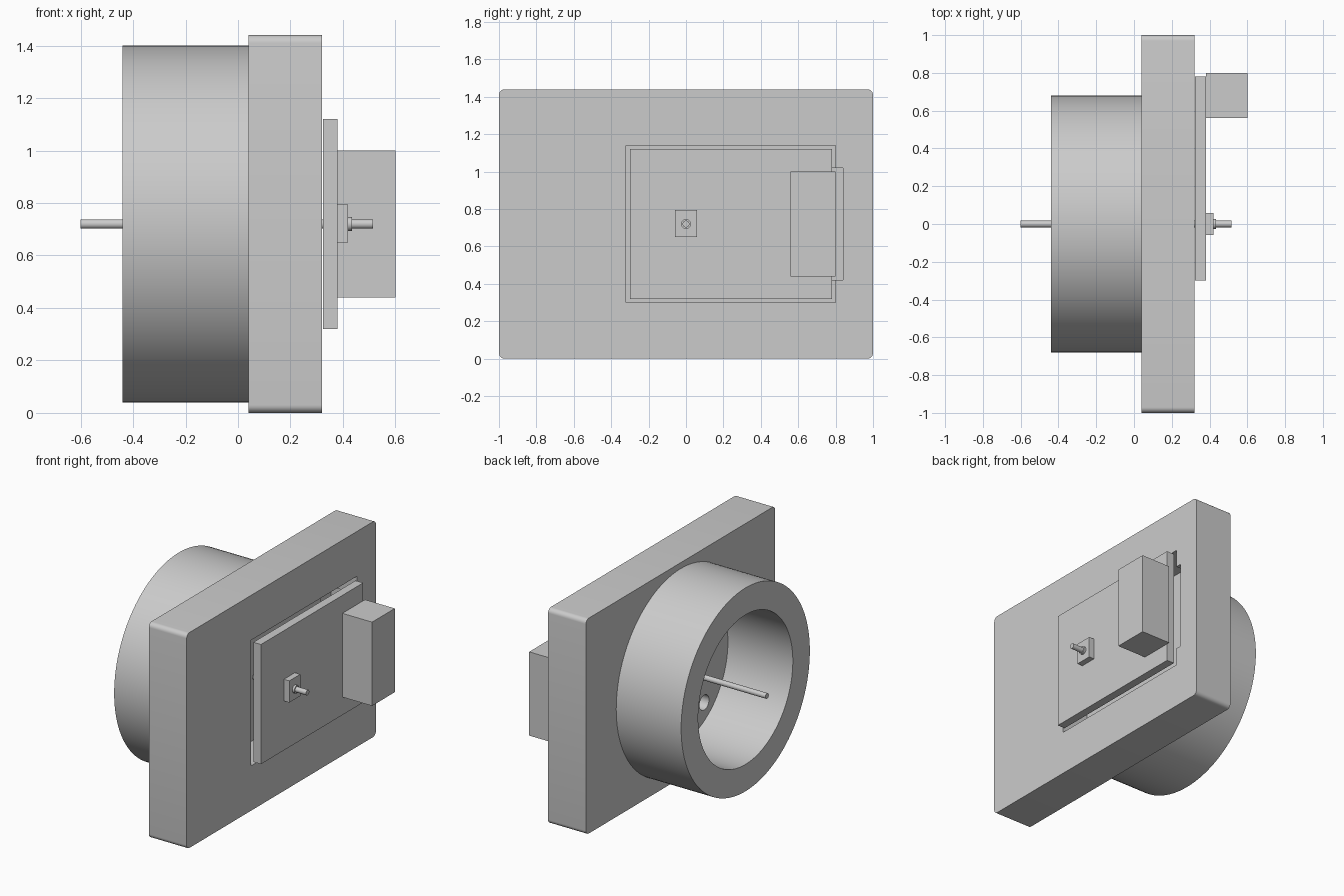
import bpy
from math import pi, radians

if "Cube" in bpy.data.objects:
    bpy.data.objects.remove(bpy.data.objects["Cube"], do_unlink=True)

grey = bpy.data.materials.new("plain grey")
grey.use_nodes = True
grey.diffuse_color = (0.6, 0.6, 0.6, 1)
bsdf = next(n for n in grey.node_tree.nodes if n.type == "BSDF_PRINCIPLED")
bsdf.inputs["Base Color"].default_value = (0.6, 0.6, 0.6, 1)

MID = 0.72  # height of the central axis


def finish(obj, name):
    obj.name = name
    obj.data.materials.clear()
    obj.data.materials.append(grey)
    return obj


def box(name, x, y, z):
    """Box from (low, high) ranges on each axis."""
    spans = (x, y, z)
    bpy.ops.mesh.primitive_cube_add(size=1, location=[sum(s) / 2 for s in spans])
    obj = bpy.context.object
    obj.scale = [s[1] - s[0] for s in spans]
    bpy.ops.object.transform_apply(location=False, rotation=False, scale=True)
    return finish(obj, name)


def rod(name, x, radius, y=0, z=MID, sides=32):
    """Cylinder lying along x."""
    bpy.ops.mesh.primitive_cylinder_add(
        vertices=sides, radius=radius, depth=x[1] - x[0],
        location=(sum(x) / 2, y, z), rotation=(0, pi / 2, 0))
    return finish(bpy.context.object, name)


def apply_modifier(obj, mod):
    bpy.context.view_layer.objects.active = obj
    bpy.ops.object.modifier_apply(modifier=mod.name)


def cut(obj, *cutters):
    for cutter in cutters:
        mod = obj.modifiers.new("cut", "BOOLEAN")
        mod.operation = "DIFFERENCE"
        mod.solver = "EXACT"
        mod.object = cutter
        apply_modifier(obj, mod)
        bpy.data.objects.remove(cutter, do_unlink=True)


def smooth(obj):
    bpy.ops.object.select_all(action="DESELECT")
    obj.select_set(True)
    bpy.context.view_layer.objects.active = obj
    bpy.ops.object.shade_smooth_by_angle(angle=radians(30))


# Wall plate with rounded corners
plate = box("wall_plate", (0.04, 0.32), (-1, 1), (0, 1.44))
bevel = plate.modifiers.new("corners", "BEVEL")
bevel.width = 0.03
bevel.segments = 6
bevel.limit_method = "WEIGHT"
weights = plate.data.attributes.new("bevel_weight_edge", "FLOAT", "EDGE")
for edge in plate.data.edges:
    a, b = (plate.data.vertices[i].co for i in edge.vertices)
    weights.data[edge.index].value = float(abs(a.x - b.x) > 0.1)
apply_modifier(plate, bevel)

# Recess behind the cover, hinge notch and corner holes
cut(plate,
    box("recess_cutter", (0.12, 0.5), (-0.32, 0.80), (0.30, 1.14)),
    box("notch_cutter", (0.10, 0.5), (0.70, 0.84), (0.42, 1.02)),
    *[rod("hole_cutter", (-0.1, 0.2), 0.05, -0.25, MID + s * 0.31) for s in (-1, 1)])
smooth(plate)

# Round collar with a wide bore
collar = rod("round_collar", (-0.44, 0.04), 0.68, sides=128)
cut(collar, rod("bore_cutter", (-0.6, 0.2), 0.5, sides=128))
smooth(collar)

# Cover, handle block and spindle fittings
box("cover_panel", (0.324, 0.38), (-0.30, 0.78), (0.32, 1.12))
box("handle_block", (0.38, 0.60), (0.56, 0.80), (0.44, 1.0))
box("square_pad", (0.38, 0.42), (-0.058, 0.058), (0.65, 0.795))
smooth(rod("spindle_washer", (0.42, 0.435), 0.026))
smooth(rod("spindle", (-0.60, 0.515), 0.018))
